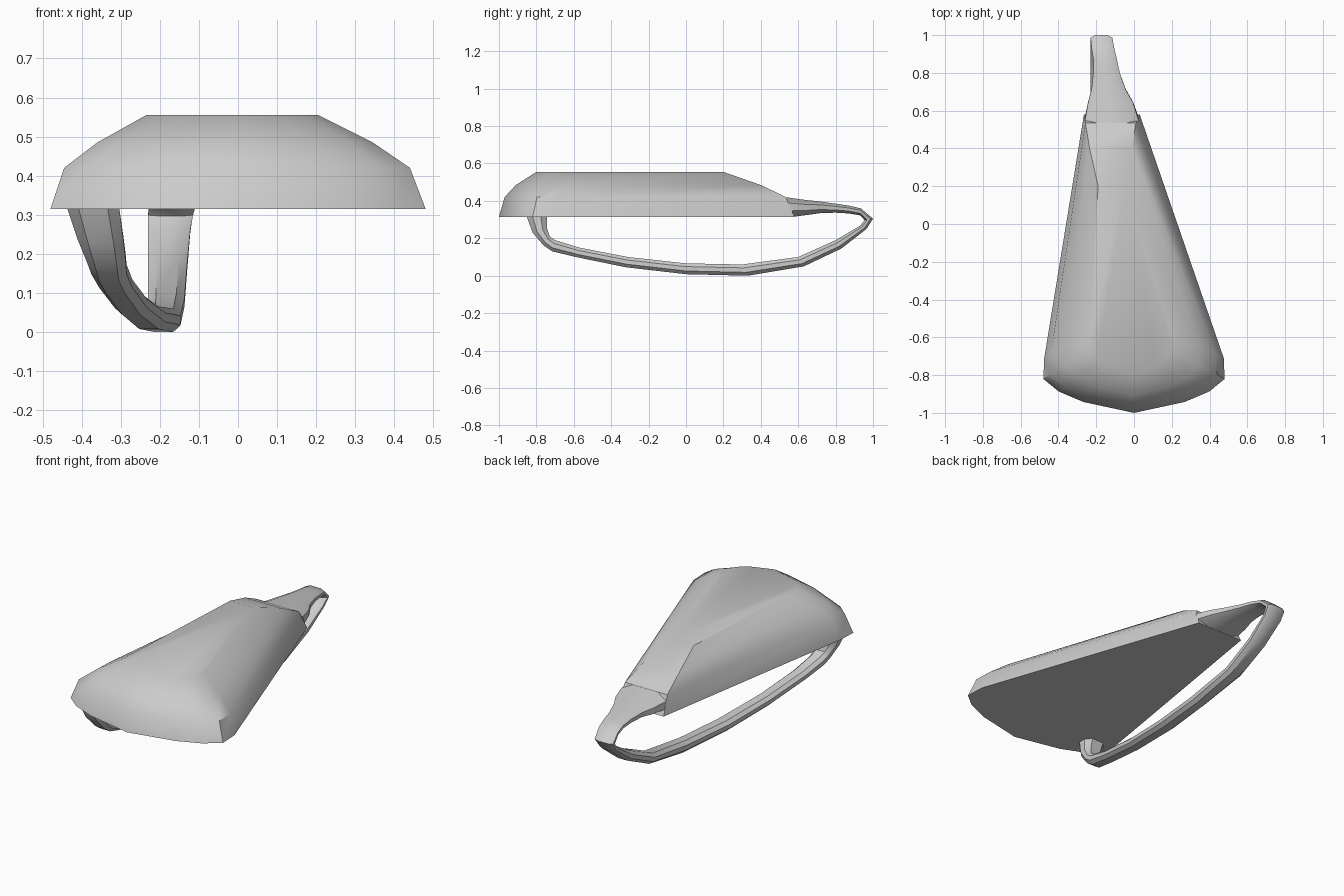
import bpy, bmesh
from mathutils import Vector

if "Cube" in bpy.data.objects:
    bpy.data.objects.remove(bpy.data.objects["Cube"])


def loft(name, rings):
    """Skin a list of equal-length point rings and cap both ends."""
    bm = bmesh.new()
    vs = [[bm.verts.new(p) for p in r] for r in rings]
    n = len(rings[0])
    for a, b in zip(vs, vs[1:]):
        for i in range(n):
            j = (i + 1) % n
            bm.faces.new((a[i], a[j], b[j], b[i]))
    bm.faces.new(vs[0])
    bm.faces.new(vs[-1])
    bmesh.ops.recalc_face_normals(bm, faces=bm.faces)
    me = bpy.data.meshes.new(name)
    bm.to_mesh(me)
    bm.free()
    ob = bpy.data.objects.new(name, me)
    bpy.context.collection.objects.link(ob)
    bpy.ops.object.select_all(action='DESELECT')
    ob.select_set(True)
    bpy.context.view_layer.objects.active = ob
    bpy.ops.object.shade_smooth_by_angle(angle=0.6)
    return ob


# Wedge body: stacked outlines with a rounded, wide front and a narrow back
ARC = [(0, 0), (.56, .2), (.83, .39), (1, .62), (.99, 1)]


def outline(z, left, right, front, corner, back, back_l, back_r):
    def arc(w):
        return [(u * w, front + v * (corner - front), z) for u, v in ARC]
    return (arc(right) + [(back_r, back, z), (back_l, back, z)]
            + arc(left)[:0:-1])


loft("body", [outline(*r) for r in (
    (.315, -.48, .48, -1.0, -.71, .58, -.265, .03),
    (.42, -.445, .44, -.97, -.69, .535, -.257, .01),
    (.485, -.36, .345, -.91, -.65, .40, -.235, -.01),
    (.555, -.235, .205, -.80, -.60, .20, -.19, -.05))])

# Strap: outer edge (y, z), inner edge (y, z), left x, right x
STRAP = [
    (.53, .42, .58, .316, -.26, .025),
    (.64, .405, .65, .325, -.243, -.005),
    (.71, .398, .72, .335, -.225, -.045),
    (.80, .385, .80, .337, -.215, -.075),
    (.87, .375, .87, .333, -.215, -.09),
    (.935, .36, .93, .323, -.225, -.105),
    (1.0, .305, .955, .297, -.23, -.115),
    (.965, .25, .93, .267, -.23, -.122),
    (.83, .145, .80, .19, -.23, -.13),
    (.63, .05, .60, .10, -.23, -.137),
    (.33, .0, .30, .06, -.23, -.147),
    (.0, .008, .0, .066, -.272, -.185),
    (-.32, .045, -.31, .10, -.315, -.232),
    (-.58, .098, -.57, .15, -.355, -.27),
    (-.715, .13, -.70, .19, -.375, -.285),
    (-.76, .16, -.728, .21, -.385, -.287),
    (-.82, .23, -.742, .25, -.41, -.293),
    (-.855, .325, -.745, .325, -.44, -.305)]


def section(yo, zo, yi, zi, l, r):
    o, i, c = Vector((0, yo, zo)), Vector((0, yi, zi)), (r - l) * .22
    pts = ((l + c, 0), (r - c, 0), (r, .3), (r, .7),
           (r - c, 1), (l + c, 1), (l, .7), (l, .3))
    return [o.lerp(i, t) + Vector((x, 0, 0)) for x, t in pts]


loft("strap_handle", [section(*s) for s in STRAP])
